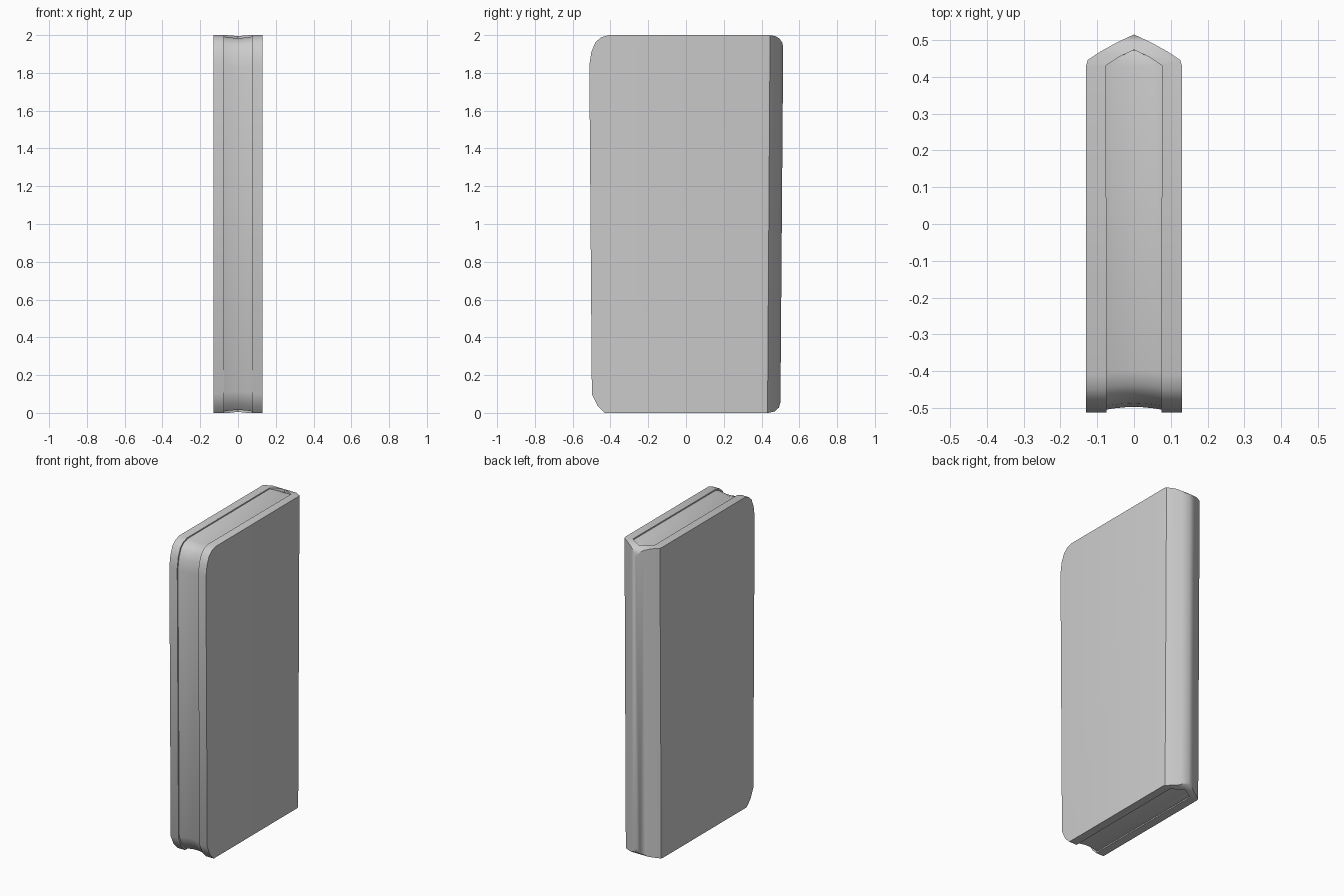
import bpy, bmesh, math

if "Cube" in bpy.data.objects:
    bpy.data.objects.remove(bpy.data.objects["Cube"])

# Side outline of the book (y, z), rounded at the corners
OUTLINE = [(-.445, 0), (.45, 0), (.485, .008), (.507, .028), (.516, .06),
           (.516, 1.93), (.51, 1.96), (.495, 1.982), (.473, 1.995), (.44, 2),
           (-.41, 2), (-.45, 1.988), (-.48, 1.962), (-.502, 1.91), (-.513, 1.84),
           (-.513, .1), (-.483, .038)]


def make_object(name, bm):
    bmesh.ops.recalc_face_normals(bm, faces=bm.faces)
    mesh = bpy.data.meshes.new(name)
    bm.to_mesh(mesh)
    bm.free()
    obj = bpy.data.objects.new(name, mesh)
    bpy.context.collection.objects.link(obj)
    return obj


def loft(name, rings):
    bm = bmesh.new()
    loops = [[bm.verts.new(p) for p in ring] for ring in rings]
    n = len(loops[0])
    for a, b in zip(loops, loops[1:]):
        for i in range(n):
            j = (i + 1) % n
            bm.faces.new((a[i], a[j], b[j], b[i]))
    bm.faces.new(loops[0])
    bm.faces.new(loops[-1])
    return make_object(name, bm)


def slab(name, stations):
    """Side outline swept along x; each station is (x, inset)."""
    def ring(x, d):
        return [(x, y * (1 - d / .513), 1 + (z - 1) * (1 - d)) for y, z in OUTLINE]
    return loft(name, [ring(x, d) for x, d in stations])


def prism(name, half):
    """Upright prism from half a plan section, mirrored in x."""
    plan = half + [(-x, y) for x, y in reversed(half) if x > 0]
    return loft(name, [[(x, y, z) for x, y in plan] for z in (-.1, 2.1)])


def cut(obj, cutter, operation):
    mod = obj.modifiers.new(operation, 'BOOLEAN')
    mod.operation, mod.object, mod.solver = operation, cutter, 'EXACT'
    bpy.context.view_layer.objects.active = obj
    bpy.ops.object.modifier_apply(modifier=mod.name)


# Plan sections: outer shape with the ridged spine, and the hollow for the pages
outer = prism("outer_cutter", [(.13, -.7), (.13, .43), (.126, .445), (.09, .469),
                               (.045, .494), (0, .515)])
hollow = prism("hollow_cutter", [(.074, -.7), (.076, .43), (.04, .454), (0, .473)])

# Cover boards joined by the spine
cover = slab("cover_and_spine", [(-.14, 0), (.14, 0)])
cut(cover, outer, 'INTERSECT')
cut(cover, hollow, 'DIFFERENCE')

# Page block, slightly recessed with a concave edge
pages = slab("page_block", [(-.08, .007), (-.055, .011), (-.025, .014), (0, .015),
                            (.025, .014), (.055, .011), (.08, .007)])
cut(pages, hollow, 'INTERSECT')

for cutter in (outer, hollow):
    bpy.data.objects.remove(cutter)

# Slight taper towards the foot, then smooth shading
for obj in (cover, pages):
    for v in obj.data.vertices:
        v.co.y *= 1 - .03 * (1 - v.co.z / 2)
    bpy.ops.object.select_all(action='DESELECT')
    obj.select_set(True)
    bpy.context.view_layer.objects.active = obj
    bpy.ops.object.shade_smooth_by_angle(angle=math.radians(35))
